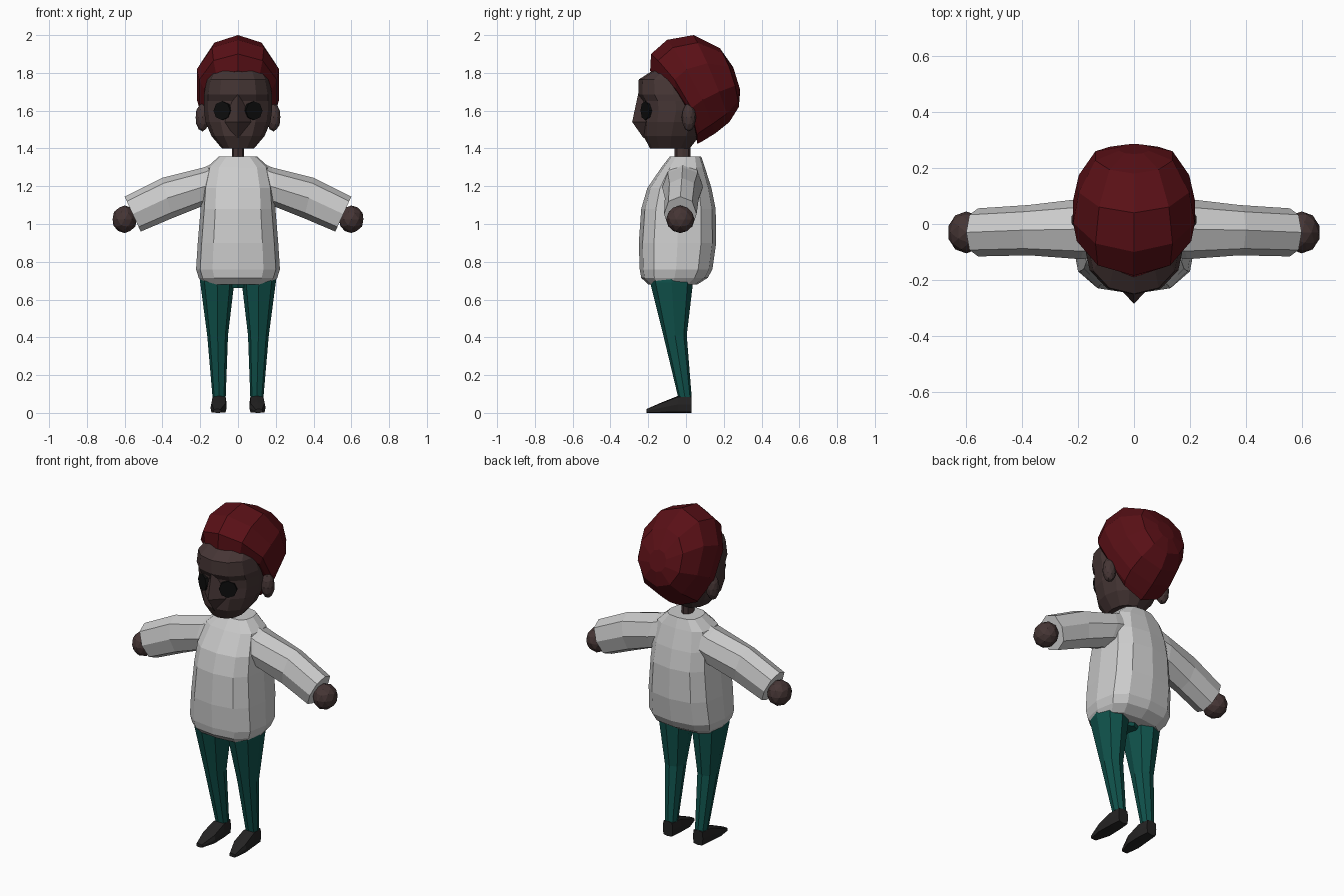
import bpy, bmesh, math
from mathutils import Vector as V

if "Cube" in bpy.data.objects:
    bpy.data.objects.remove(bpy.data.objects["Cube"])


def material(name, rgb):
    m = bpy.data.materials.new(name)
    m.diffuse_color = (*rgb, 1)
    m.use_nodes = True
    m.node_tree.nodes["Principled BSDF"].inputs["Base Color"].default_value = m.diffuse_color
    return m


SKIN = material("skin", (0.06, 0.036, 0.035))
HAIR = material("hair_red", (0.1, 0.005, 0.008))
TEAL = material("trouser_teal", (0.005, 0.085, 0.072))
DARK = material("shoe_dark", (0.018, 0.017, 0.017))
BLACK = material("eye_black", (0.004, 0.004, 0.004))


def loop(a, b, w, n=8, p=1.0, bow=(0, 0, 0)):
    """Closed ring from a to b and back, w = half width; p < 1 is boxier."""
    a, b, w, bow = V(a), V(b), V(w), V(bow)
    pts = []
    for i in range(n):
        t = 2 * math.pi * i / n
        c, s = round(math.cos(t), 6), round(math.sin(t), 6)
        c2, s2 = math.copysign(abs(c) ** p, c), math.copysign(abs(s) ** p, s)
        pts.append((a + b) / 2 + (a - b) / 2 * c2 + w * s2 + bow * s * s)
    return pts


def flat(z, y0, y1, rx, cx=0.0, n=8, p=1.0):
    """Horizontal ring."""
    return loop((cx, y0, z), (cx, y1, z), (rx, 0, 0), n, p)


def finish(name, bm, mat):
    bmesh.ops.recalc_face_normals(bm, faces=bm.faces)
    me = bpy.data.meshes.new(name)
    bm.to_mesh(me)
    bm.free()
    if mat:
        me.materials.append(mat)
    ob = bpy.data.objects.new(name, me)
    bpy.context.collection.objects.link(ob)
    return ob


def loft(name, rings, mat=None):
    """Skin a list of rings and cap both ends."""
    bm = bmesh.new()
    vs = [[bm.verts.new(p) for p in r] for r in rings]
    n = len(vs[0])
    for r0, r1 in zip(vs, vs[1:]):
        for i in range(n):
            j = (i + 1) % n
            bm.faces.new((r0[i], r0[j], r1[j], r1[i]))
    bm.faces.new(vs[0])
    bm.faces.new(vs[-1])
    return finish(name, bm, mat)


def ball(name, centre, size, mat):
    bm = bmesh.new()
    bmesh.ops.create_icosphere(bm, subdivisions=2, radius=1)
    for v in bm.verts:
        v.co = V(centre) + V(c * s for c, s in zip(v.co, size))
    return finish(name, bm, mat)


# Jumper body: z, front y, back y, half width
body = [(0.68, -0.2, 0.06, 0.185), (0.715, -0.237, 0.115, 0.208), (0.76, -0.245, 0.14, 0.222),
        (0.9, -0.25, 0.16, 0.213), (1.08, -0.237, 0.157, 0.198), (1.19, -0.205, 0.135, 0.19),
        (1.3, -0.13, 0.1, 0.165), (1.358, -0.085, 0.08, 0.1)]
loft("jumper_body", [flat(*r, n=12, p=0.72) for r in body])

# Neck
loft("neck", [flat(z, -0.06, 0.025, 0.032) for z in (1.3, 1.46)], SKIN)

# Head: z, front y, back y, half width
head = [(1.4, -0.19, 0.02, 0.085), (1.465, -0.225, 0.07, 0.14), (1.54, -0.228, 0.1, 0.172),
        (1.6, -0.225, 0.12, 0.18), (1.65, -0.23, 0.12, 0.18), (1.685, -0.253, 0.12, 0.18),
        (1.765, -0.25, 0.1, 0.165), (1.81, -0.18, 0.08, 0.14)]
loft("head", [flat(*r, n=12, p=0.9) for r in head], SKIN)

# Nose wedge
nose = [(1.455, -0.225, -0.12, 0.06), (1.54, -0.285, -0.14, 0.07), (1.69, -0.253, -0.16, 0.03)]
loft("nose", [flat(*r, n=4) for r in nose], SKIN)

# Hair: top (y, z), bottom (y, z), half width, backwards bow
hair = [(-0.19, 1.81, 0.06, 1.425, 0.19, 0.06), (-0.185, 1.9, 0.09, 1.44, 0.215, 0.035),
        (-0.1, 1.975, 0.155, 1.48, 0.228, 0.02), (0.04, 2.0, 0.23, 1.54, 0.207, 0.01),
        (0.18, 1.93, 0.28, 1.62, 0.145, 0.015), (0.25, 1.83, 0.287, 1.71, 0.055, 0)]
loft("hair", [loop((0, y0, z0), (0, y1, z1), (w, 0, 0), 10, 0.95, (0, bow, bow * 0.6))
              for y0, z0, y1, z1, w, bow in hair], HAIR)

# Crotch joining the trouser legs
loft("trouser_seat", [flat(0.66, -0.12, 0.0, 0.05), flat(0.76, -0.16, 0.03, 0.12)], TEAL)

for s, side in ((-1, "right"), (1, "left")):
    # Eye disc set into the face
    nrm, tan = V((0.47 * s, -0.88, 0)), V((0.88 * s, 0.47, 0))
    eye = V((0.08 * s, -0.207, 1.6))
    loft(side + "_eye", [loop(eye + nrm * d + V((0, 0, r)), eye + nrm * d - V((0, 0, r)), tan * r)
                         for d, r in ((-0.03, 0.05), (0.012, 0.05))], BLACK)

    # Ear
    ball(side + "_ear", (0.188 * s, 0.015, 1.565), (0.038, 0.038, 0.075), SKIN)

    # Sleeve: top (x, z), bottom (x, z), centre y, half depth
    arm = [(0.1, 1.335, 0.12, 1.1, -0.015, 0.1), (0.18, 1.3, 0.2, 1.09, -0.018, 0.108),
           (0.4, 1.245, 0.35, 1.03, -0.022, 0.09), (0.6, 1.145, 0.515, 0.96, -0.03, 0.086)]
    loft(side + "_sleeve", [loop((x0 * s, y, z0), (x1 * s, y, z1), (0, h, 0), 8, 0.9)
                            for x0, z0, x1, z1, y, h in arm])

    # Hand
    ball(side + "_hand", (0.6 * s, -0.03, 1.025), (0.067, 0.075, 0.073), SKIN)

    # Trouser leg: z, front y, back y, half width, centre x
    leg = [(0.76, -0.2, 0.04, 0.092, 0.108), (0.69, -0.19, 0.037, 0.09, 0.11),
           (0.41, -0.12, 0.004, 0.055, 0.108), (0.085, -0.042, 0.03, 0.035, 0.1)]
    loft(side + "_trouser_leg", [flat(z, y0, y1, w, cx * s, 8, 0.85) for z, y0, y1, w, cx in leg], TEAL)

    # Shoe: y, height, half width, centre x
    shoe = [(0.03, 0.09, 0.033, 0.1), (-0.042, 0.09, 0.04, 0.1),
            (-0.13, 0.055, 0.043, 0.103), (-0.21, 0.02, 0.02, 0.11)]
    loft(side + "_shoe", [loop((cx * s, y, h), (cx * s, y, 0), (w, 0, 0), 8, 0.4)
                          for y, h, w, cx in shoe], DARK)
